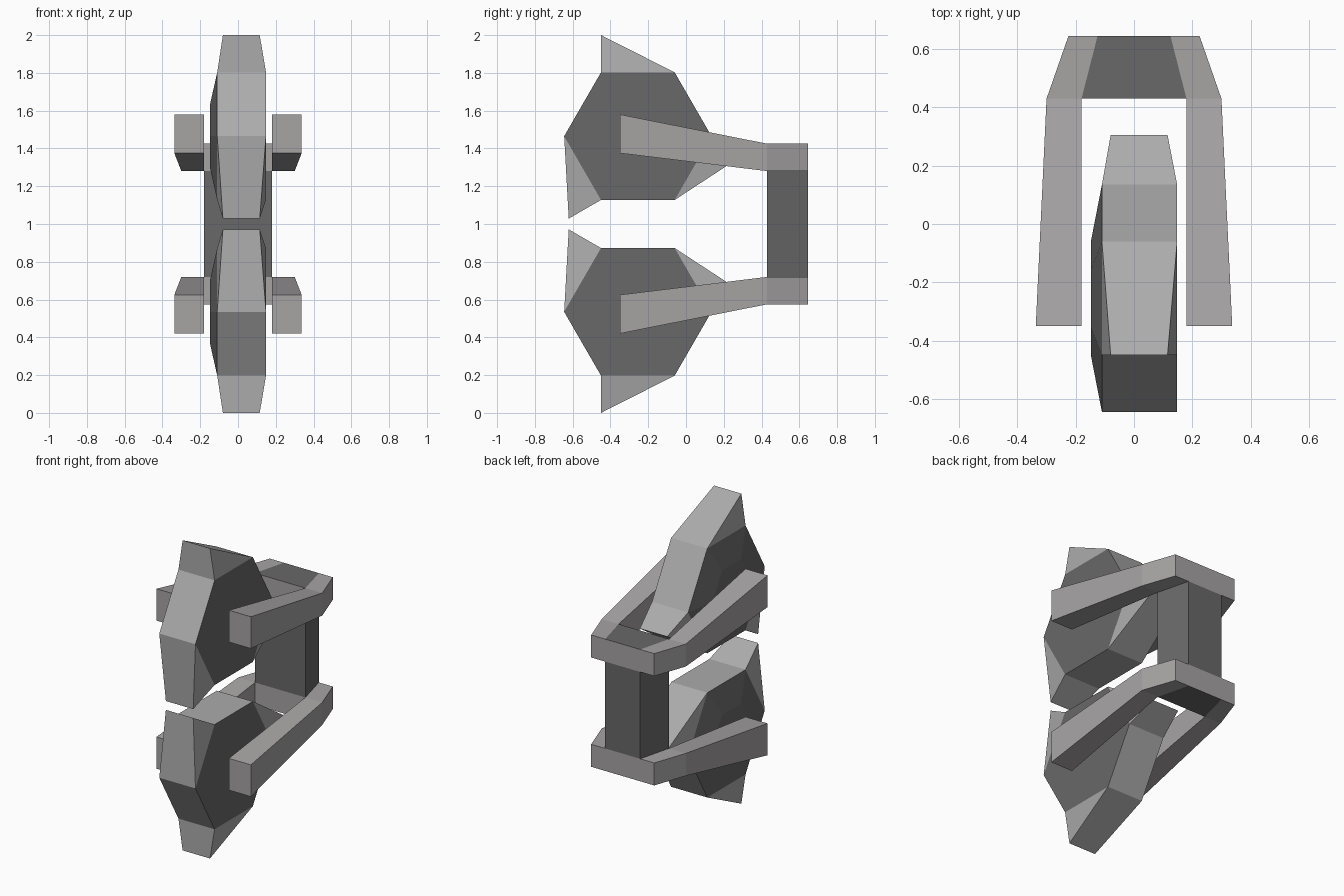
import bpy, bmesh, math

if "Cube" in bpy.data.objects:
    bpy.data.objects.remove(bpy.data.objects["Cube"])


def material(name, rgb):
    m = bpy.data.materials.new(name)
    m.diffuse_color = (*rgb, 1)
    m.use_nodes = True
    m.node_tree.nodes["Principled BSDF"].inputs["Base Color"].default_value = m.diffuse_color
    return m


DARK = material("dark grey", (0.14, 0.14, 0.14))
RIM = material("mid grey", (0.41, 0.41, 0.41))
FRAME = material("warm grey", (0.385, 0.37, 0.37))


def loft(name, rings, mat, flip=False, dark_axis=None):
    """Skin matching rings; flip mirrors about z = 1; dark_axis paints faces along that axis."""
    bm = bmesh.new()
    rows = [[bm.verts.new((x, y, 2 - z if flip else z)) for x, y, z in r] for r in rings]
    n = len(rows[0])
    for a, b in zip(rows, rows[1:]):
        for i in range(n):
            j = (i + 1) % n
            bm.faces.new((a[i], a[j], b[j], b[i]))
    bm.faces.new(rows[0])
    bm.faces.new(rows[-1])
    bmesh.ops.recalc_face_normals(bm, faces=bm.faces)
    if dark_axis is not None:
        for f in bm.faces:
            f.material_index = int(abs(f.normal[dark_axis]) > 0.7)
    me = bpy.data.meshes.new(name)
    bm.to_mesh(me)
    bm.free()
    me.materials.append(mat)
    me.materials.append(DARK)
    ob = bpy.data.objects.new(name, me)
    bpy.context.collection.objects.link(ob)
    return ob


CY, CZ, R = -0.255, 1.465, 0.39


def hexagon(x, r):
    return [(x, CY + r * math.cos(math.radians(60 * k)), CZ + r * math.sin(math.radians(60 * k)))
            for k in range(6)]


def turned(x, y, z, ang):
    c, s = math.cos(ang), math.sin(ang)
    return (x, CY + y * c - z * s, CZ + y * s + z * c)


H = R * math.sqrt(3) / 2
for flip, label in ((False, "upper"), (True, "lower")):
    # hexagonal wheel, flat on the right, bevelled on the left
    loft(label + "_wheel", [hexagon(0.148, R), hexagon(-0.11, R), hexagon(-0.148, R / 2)],
         RIM, flip, dark_axis=0)
    # three saw teeth on alternate sides
    for k in range(3):
        a = math.radians(120 * k)
        loft(f"{label}_tooth_{k + 1}",
             [[turned(bx, -R / 2, H, a), turned(bx, R / 2, H, a), turned(tx, -R / 2, 0.535, a)]
              for bx, tx in ((-0.11, -0.08), (0.148, 0.115))], RIM, flip)
    # fork arms, one per side: (y, inner x, outer x, bottom z, top z)
    stations = ((-0.35, 0.18, 0.337, 1.375, 1.58),
                (0.43, 0.18, 0.30, 1.28, 1.425),
                (0.645, 0.125, 0.225, 1.28, 1.425))
    for s, side in ((1, "right"), (-1, "left")):
        loft(f"{label}_{side}_arm",
             [[(s * i, y, b), (s * o, y, b), (s * o, y, t), (s * i, y, t)]
              for y, i, o, b, t in stations], FRAME, flip)
    # bridge joining the arms, dark above and below
    loft(label + "_bridge",
         [[(-0.18, 0.43, z), (0.18, 0.43, z), (0.125, 0.645, z), (-0.125, 0.645, z)]
          for z in (1.28, 1.425)], FRAME, flip, dark_axis=2)

# upright post at the back
loft("rear_post",
     [[(-0.18, 0.43, z), (0.18, 0.43, z), (0.125, 0.645, z), (-0.125, 0.645, z)]
      for z in (0.72, 1.28)], DARK)
